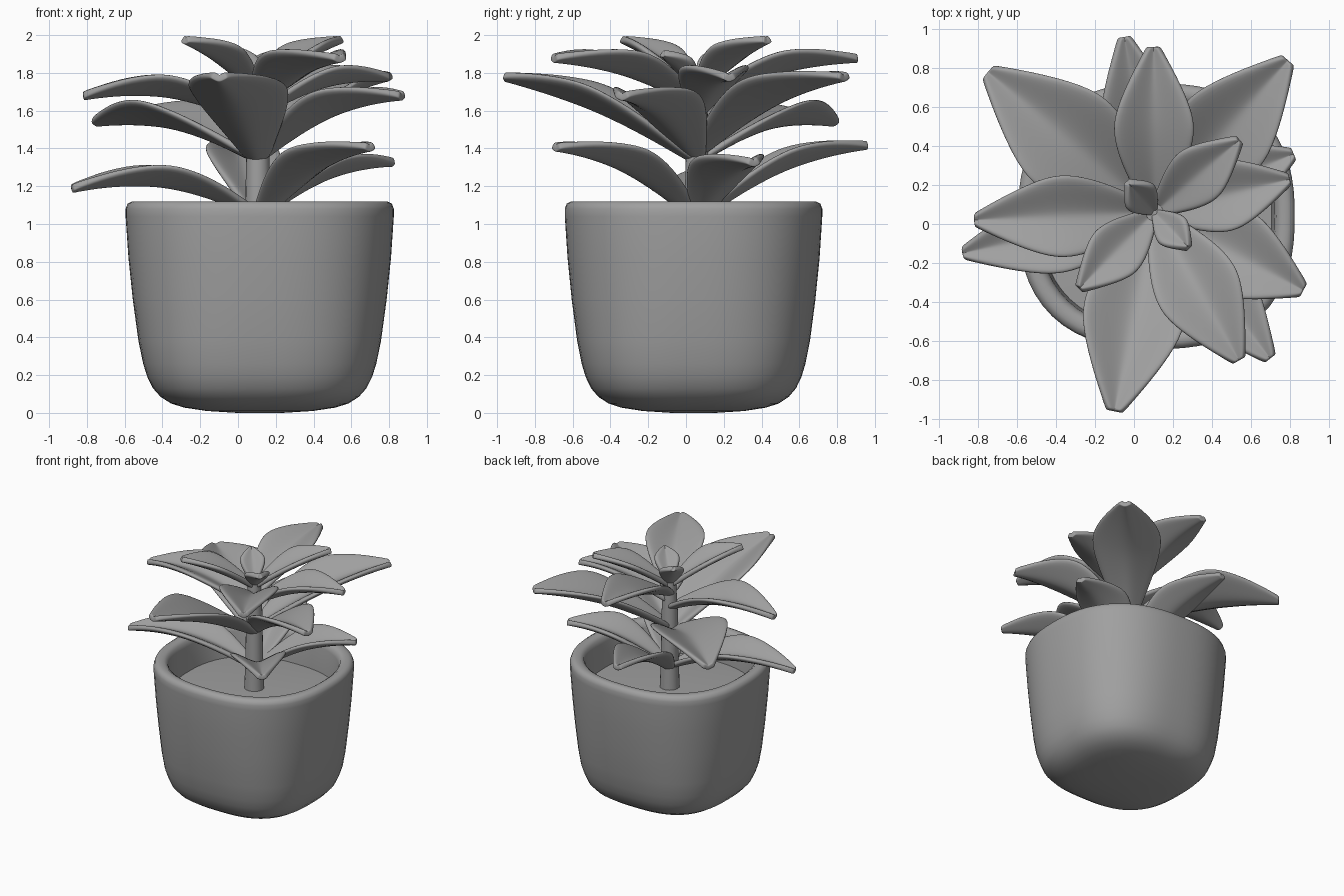
import bpy, bmesh, math
from mathutils import Vector

cube = bpy.data.objects.get("Cube")
if cube:
    bpy.data.objects.remove(cube, do_unlink=True)

grey = bpy.data.materials.new("matte grey")
grey.use_nodes = True
COLOUR = (0.35, 0.35, 0.35, 1)
grey.diffuse_color = COLOUR
grey.node_tree.nodes["Principled BSDF"].inputs["Base Color"].default_value = COLOUR

STEM = Vector((0.105, 0.06, 0))
POT = Vector((0.115, 0.04, 0))


def finish(bm, name, angle=50):
    """Turn a bmesh into a smooth shaded object."""
    bmesh.ops.recalc_face_normals(bm, faces=bm.faces)
    mesh = bpy.data.meshes.new(name)
    bm.to_mesh(mesh)
    bm.free()
    mesh.materials.append(grey)
    obj = bpy.data.objects.new(name, mesh)
    bpy.context.collection.objects.link(obj)
    bpy.ops.object.select_all(action='DESELECT')
    obj.select_set(True)
    bpy.context.view_layer.objects.active = obj
    bpy.ops.object.shade_smooth_by_angle(angle=math.radians(angle))
    return obj


def loft(name, centre, profile, segments, close_start=True, close_end=True):
    """Skin rings given as (half width x, half width y, z, squareness)."""
    bm = bmesh.new()
    rings = []
    for rx, ry, z, n in profile:
        ring = []
        for i in range(segments):
            a = math.tau * i / segments
            c, s = math.cos(a), math.sin(a)
            r = (abs(c) ** n + abs(s) ** n) ** (-1 / n)
            ring.append(bm.verts.new(centre + Vector((rx * r * c, ry * r * s, z))))
        rings.append(ring)
    for low, high in zip(rings, rings[1:]):
        for i in range(segments):
            j = (i + 1) % segments
            bm.faces.new((low[i], low[j], high[j], high[i]))
    if close_start:
        bm.faces.new(rings[0])
    if close_end:
        bm.faces.new(rings[-1])
    return finish(bm, name)


# Pot: softly squared outer wall, rounded rim and inner wall
outline = [(0.12, 0, 2.5), (0.28, 0.01, 2.6), (0.4, 0.028, 2.7), (0.47, 0.05, 2.8),
           (0.525, 0.085, 2.8), (0.565, 0.13, 2.8), (0.595, 0.19, 2.7), (0.617, 0.26, 2.7),
           (0.642, 0.38, 2.6), (0.672, 0.6, 2.5), (0.695, 0.82, 2.45), (0.71, 1.04, 2.45),
           (0.71, 1.08, 2.45), (0.7, 1.107, 2.45), (0.675, 1.12, 2.45), (0.64, 1.118, 2.4),
           (0.615, 1.1, 2.4), (0.605, 1.06, 2.4), (0.59, 0.83, 2.4)]
loft("pot", POT, [(r, r * 0.96, z, n) for r, z, n in outline], 64)

# Soil: slightly domed disc
loft("soil", POT, [(0.6, 0.576, 0.86, 2.4), (0.4, 0.385, 0.875, 2.2),
                   (0.1, 0.1, 0.88, 2)], 48, close_start=False)

# Stem
loft("stem", STEM, [(0.075, 0.075, 0.85, 2), (0.066, 0.066, 1.1, 2),
                    (0.06, 0.06, 1.5, 2), (0.045, 0.045, 1.76, 2)], 20)

OUTLINE = [(0, 0.22), (0.12, 0.46), (0.28, 0.79), (0.44, 1), (0.58, 1),
           (0.78, 0.65), (0.95, 0.27), (0.99, 0.17), (1, 0.13)]
ACROSS = (-1, -0.55, -0.13, 0.13, 0.55, 1)


def leaf(name, base_z, tip, width, arch=0.065):
    """V-folded blade from the stem to the tip, thickened and smoothed."""
    base = STEM + Vector((0, 0, base_z))
    along = Vector(tip) - base
    side = Vector((-along.y, along.x, 0)).normalized()
    lift = width * 0.27
    bm = bmesh.new()
    rows = []
    for t, w in OUTLINE:
        spine = base + along * t
        spine.z += arch * 4 * t * (1 - t)
        rows.append([bm.verts.new(spine + side * (u * w * width / 2)
                     + Vector((0, 0, lift * w * abs(u)))) for u in ACROSS])
    for a, b in zip(rows, rows[1:]):
        for i in range(len(ACROSS) - 1):
            bm.faces.new((a[i], a[i + 1], b[i + 1], b[i]))
    obj = finish(bm, name, 80)
    solid = obj.modifiers.new("thickness", 'SOLIDIFY')
    solid.thickness = 0.04
    solid.offset = 0
    smooth = obj.modifiers.new("smooth", 'SUBSURF')
    smooth.levels = smooth.render_levels = 2


# Lower whorl
leaf("lower_leaf_back", 1.02, (-0.05, 0.96, 1.41), 0.4)
leaf("lower_leaf_right", 1.02, (0.82, 0.36, 1.32), 0.4)
leaf("lower_leaf_front", 1.02, (0.7, -0.69, 1.4), 0.42)
leaf("lower_leaf_left", 1.04, (-0.88, -0.15, 1.18), 0.42, 0.085)
# Middle whorl
leaf("middle_leaf_back_left", 1.33, (-0.75, 0.78, 1.53), 0.58)
leaf("middle_leaf_back_right", 1.36, (0.79, 0.84, 1.77), 0.52, 0.055)
leaf("middle_leaf_front_right", 1.33, (0.87, -0.34, 1.67), 0.48)
leaf("middle_leaf_front", 1.32, (-0.1, -0.96, 1.77), 0.54, 0.035)
leaf("middle_leaf_left", 1.52, (-0.82, 0.02, 1.67), 0.43, 0.075)
# Upper whorl
leaf("upper_leaf_back", 1.63, (0.1, 0.91, 1.87), 0.42, 0.045)
leaf("upper_leaf_right", 1.57, (0.8, 0.23, 1.77), 0.38, 0.055)
leaf("upper_leaf_front", 1.63, (0.54, -0.7, 1.87), 0.45, 0.035)
# Crown of young leaves
leaf("crown_leaf_front_left", 1.7, (-0.28, -0.33, 1.97), 0.3, 0.02)
leaf("crown_leaf_back_right", 1.7, (0.54, 0.43, 1.97), 0.31, 0.02)
leaf("crown_leaf_front_right", 1.72, (0.28, -0.12, 1.9), 0.19, 0.01)
leaf("crown_leaf_back_left", 1.72, (-0.03, 0.21, 1.93), 0.19, 0)
